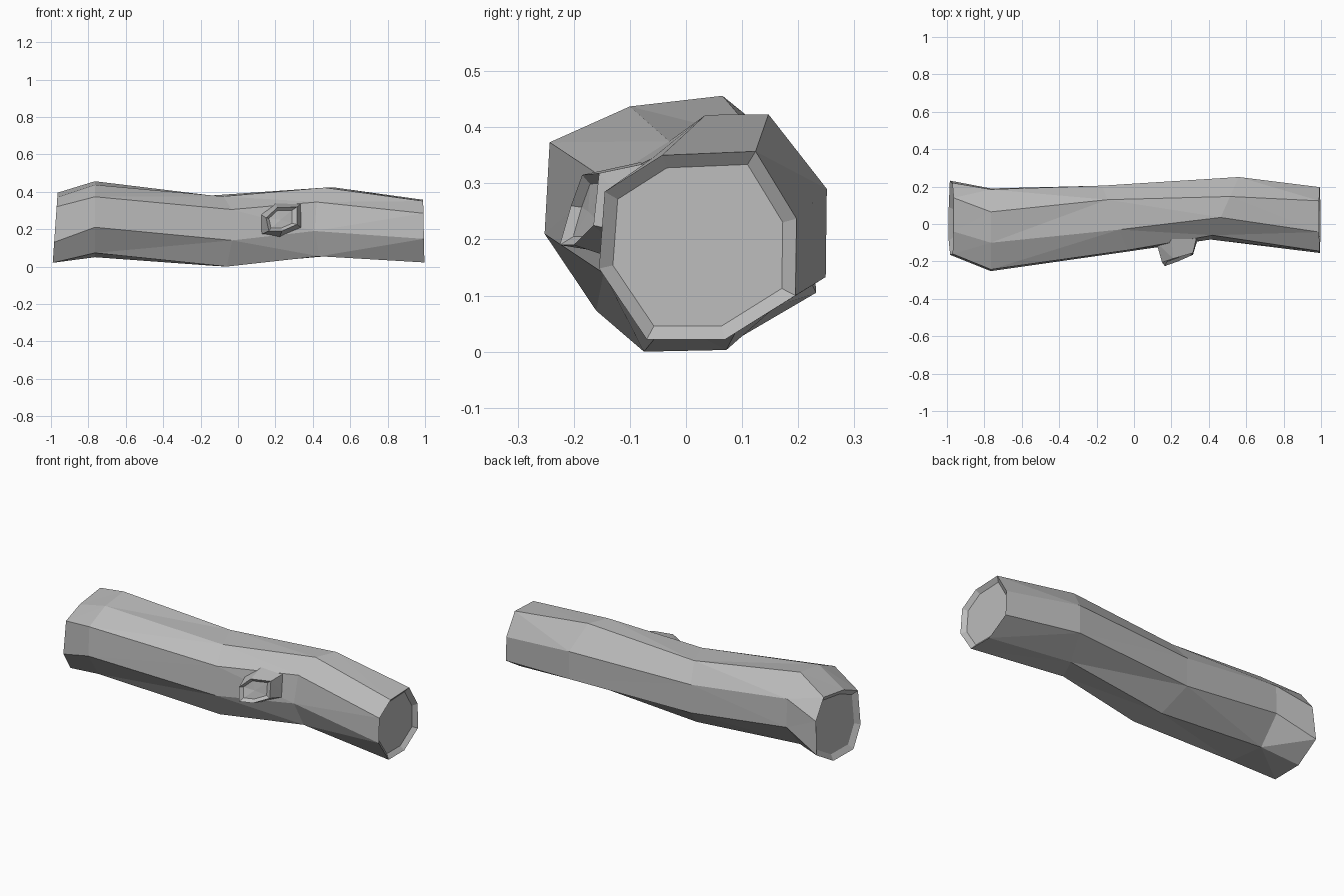
import bpy
import bmesh
from mathutils import Vector

default_cube = bpy.data.objects.get("Cube")
if default_cube:
    bpy.data.objects.remove(default_cube, do_unlink=True)


def make_material(name, colour):
    material = bpy.data.materials.new(name)
    material.use_nodes = True
    material.diffuse_color = colour
    shader = next(n for n in material.node_tree.nodes if n.type == "BSDF_PRINCIPLED")
    shader.inputs["Base Color"].default_value = colour
    return material


grey = make_material("plain grey", (0.5, 0.5, 0.5, 1))


def add_ring(bm, points):
    return [bm.verts.new(p) for p in points]


def bridge(bm, first, second):
    """Join two rings with the same number of corners."""
    count = len(first)
    for i in range(count):
        j = (i + 1) % count
        bm.faces.new((first[i], first[j], second[j], second[i]))


def recessed_cap(bm, ring, shrink, recess):
    """Close a ring with a bevelled rim and a shallow fan in its middle."""
    centre = sum((v.co for v in ring), Vector()) / len(ring)
    inner = add_ring(bm, [centre + (v.co - centre) * shrink + recess for v in ring])
    bridge(bm, ring, inner)
    middle = bm.verts.new(centre + recess)
    for i, vert in enumerate(inner):
        bm.faces.new((vert, inner[(i + 1) % len(inner)], middle))


def finish(bm, name):
    bmesh.ops.triangulate(bm, faces=[f for f in bm.faces if len(f.verts) > 3])
    bmesh.ops.recalc_face_normals(bm, faces=bm.faces)
    mesh = bpy.data.meshes.new(name)
    bm.to_mesh(mesh)
    bm.free()
    mesh.materials.append(grey)
    obj = bpy.data.objects.new(name, mesh)
    bpy.context.collection.objects.link(obj)
    return obj


# Log sections: centre x, lean of x along y and along z, then eight (y, z)
# corners running from the upper front over the top and round the back
sections = [
    (-0.978, 0, 0.07, [(-.16, .32), (-.04, .37), (.14, .395), (.22, .29),
                       (.232, .105), (.09, .022), (-.09, .02), (-.165, .13)]),
    (-0.765, 0, 0, [(-.243, .373), (-.1, .437), (.065, .456), (.185, .35),
                    (.19, .19), (.07, .05), (-.16, .073), (-.252, .21)]),
    (-0.11, -0.4, 0, [(-.14, .305), (-.03, .375), (.13, .38), (.205, .28),
                      (.205, .12), (.072, .003), (-.075, 0), (-.147, .14)]),
    (0.47, 0.45, 0, [(-.06, .345), (.035, .422), (.147, .423), (.251, .29),
                     (.249, .133), (.1, .057), (-.03, .055), (-.083, .19)]),
    (0.993, 0, -0.02, [(-.145, .285), (-.043, .35), (.124, .357), (.197, .237),
                       (.195, .1), (.07, .022), (-.07, .022), (-.155, .148)]),
]

# Main log
bm = bmesh.new()
rings = []
for x, lean_y, lean_z, corners in sections:
    rings.append(add_ring(bm, [(x + lean_y * (y - .05) + lean_z * (z - .2), y, z)
                               for y, z in corners]))
for first, second in zip(rings, rings[1:]):
    bridge(bm, first, second)
recessed_cap(bm, rings[0], 0.85, Vector((0.02, 0, 0)))
recessed_cap(bm, rings[-1], 0.86, Vector((-0.02, 0, 0)))
finish(bm, "log")

# Stub of a cut branch on the front
base = [(.12, -.1, .28), (.2, -.07, .34), (.34, -.05, .34),
        (.35, -.05, .2), (.22, -.08, .15), (.12, -.1, .17)]
tip = [(.15, -.205, .26), (.21, -.185, .315), (.315, -.155, .318),
       (.315, -.165, .225), (.235, -.2, .19), (.165, -.225, .19)]
bm = bmesh.new()
base_ring, tip_ring = add_ring(bm, base), add_ring(bm, tip)
bridge(bm, base_ring, tip_ring)
recessed_cap(bm, tip_ring, 0.75, Vector((-0.005, 0.015, 0)))
finish(bm, "branch_stub")
